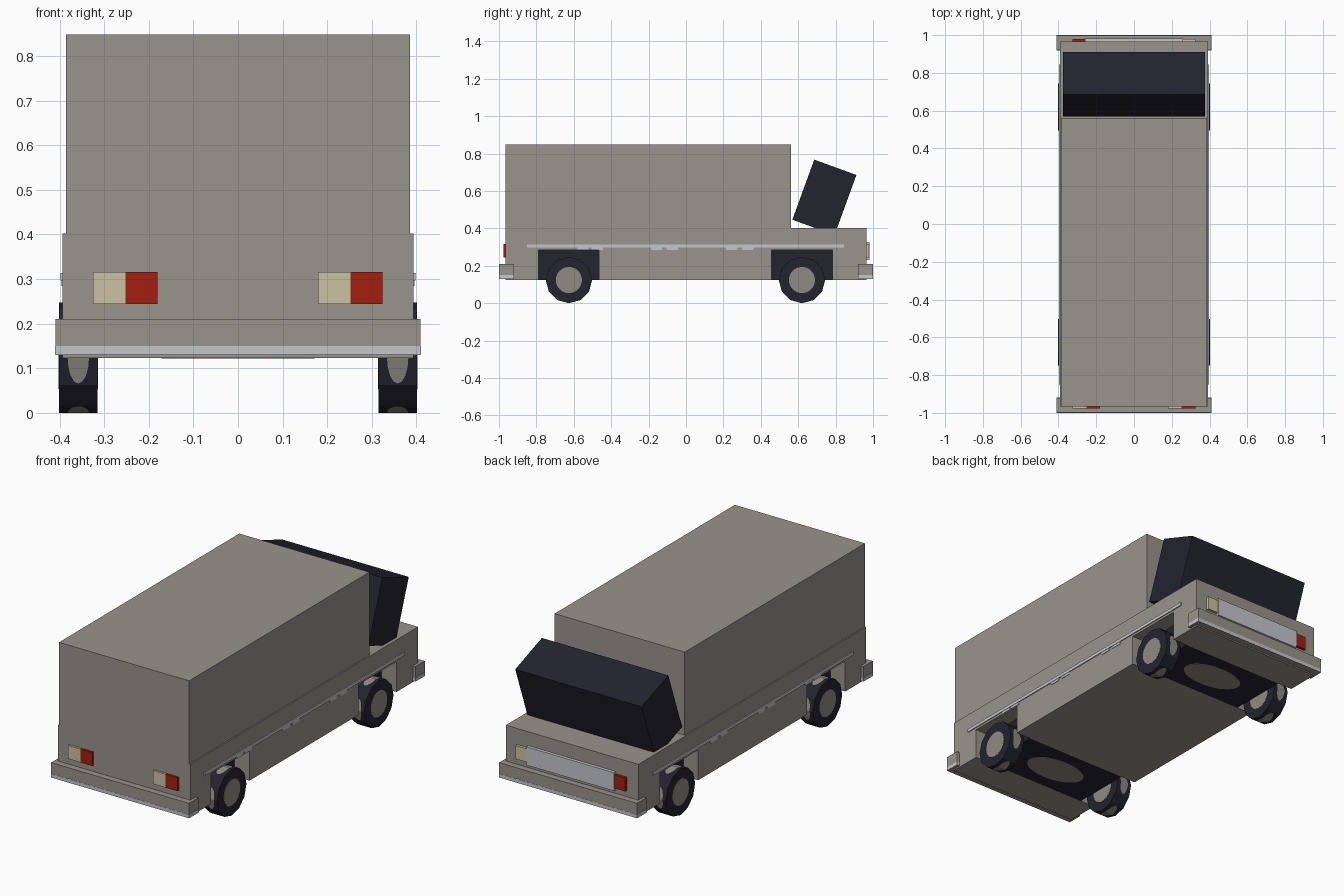
import bpy, bmesh, math
from mathutils import Vector, Matrix

if "Cube" in bpy.data.objects:
    bpy.data.objects.remove(bpy.data.objects["Cube"])


def mat(name, r, g, b):
    m = bpy.data.materials.new(name)
    m.diffuse_color = (r, g, b, 1)
    m.use_nodes = True
    m.node_tree.nodes["Principled BSDF"].inputs["Base Color"].default_value = m.diffuse_color
    return m


GREY = mat("body grey", 0.315, 0.298, 0.262)
HUB = mat("hub grey", 0.27, 0.26, 0.225)
DARK = mat("dark rubber and glass", 0.017, 0.017, 0.028)
LIGHT = mat("pale trim", 0.558, 0.565, 0.60)
RED = mat("red lamp", 0.36, 0.0144, 0.0052)
CREAM = mat("cream lamp", 0.60, 0.54, 0.37)


def finish(name, bm, material):
    bmesh.ops.recalc_face_normals(bm, faces=bm.faces)
    me = bpy.data.meshes.new(name)
    bm.to_mesh(me)
    bm.free()
    me.materials.append(material)
    ob = bpy.data.objects.new(name, me)
    bpy.context.collection.objects.link(ob)
    return ob


def box(name, x, y, z, material):
    """Box from (min, max) ranges."""
    bm = bmesh.new()
    size = [r[1] - r[0] for r in (x, y, z)]
    mid = [(r[1] + r[0]) / 2 for r in (x, y, z)]
    bmesh.ops.create_cube(bm, size=1, matrix=Matrix.Translation(mid) @ Matrix.Diagonal((*size, 1)))
    return finish(name, bm, material)


def disc_x(name, centre, radius, depth, sides, material):
    """Cylinder with its axis along x."""
    bm = bmesh.new()
    bmesh.ops.create_cone(bm, cap_ends=True, segments=sides, radius1=radius, radius2=radius, depth=depth,
                          matrix=Matrix.Translation(centre) @ Matrix.Rotation(math.pi / 2, 4, 'Y'))
    return finish(name, bm, material)


WHEEL_Y = (-0.626, 0.62)
HALF = 0.162

# Lower body: side profile with square wheel notches, extruded across x
profile = [(-0.965, 0.402), (-0.965, 0.123)]
for wy in WHEEL_Y:
    profile += [(wy - HALF, 0.123), (wy - HALF, 0.285), (wy + HALF, 0.285), (wy + HALF, 0.123)]
profile += [(0.965, 0.123), (0.965, 0.402)]
bm = bmesh.new()
face = bm.faces.new([bm.verts.new((-0.393, y, z)) for y, z in profile])
ext = bmesh.ops.extrude_face_region(bm, geom=[face])
bmesh.ops.translate(bm, vec=(0.786, 0, 0), verts=[v for v in ext["geom"] if isinstance(v, bmesh.types.BMVert)])
finish("lower_body", bm, GREY)

# Cargo box and tilted cab window block
box("upper_body", (-0.386, 0.386), (-0.965, 0.562), (0.40, 0.848), GREY)
glass = box("window_block", (-0.375, 0.375), (-0.12, 0.12), (-0.171, 0.171), DARK)
glass.location = (0, 0.74, 0.566)
glass.rotation_euler = (math.radians(-20), 0, 0)


def tread_patches(name, cx, cy, cz, r):
    """Grey oval patches bent over the tread at four points."""
    bm = bmesh.new()
    for k in range(4):
        a = k * math.pi / 2
        for s in (-1, 1):
            b = a + s * math.pi / 6
            p = Vector((0, math.cos(a), math.sin(a))) * r
            along = (Vector((0, math.cos(b), math.sin(b))) * r - p).normalized()
            m = (a + b) / 2
            base = Vector((cx, cy, cz)) + p + Vector((0, math.cos(m), math.sin(m))) * 0.0008
            pts = []
            for i in range(9):
                t = math.pi * i / 8
                pts.append(bm.verts.new(base + along * 0.06 * math.sin(t) + Vector((0.024 * math.cos(t), 0, 0))))
            f = bm.faces.new(pts)
            f.normal_update()
            if f.normal.dot(Vector((0, math.cos(m), math.sin(m)))) < 0:
                f.normal_flip()
    me = bpy.data.meshes.new(name)
    bm.to_mesh(me)
    bm.free()
    me.materials.append(HUB)
    bpy.context.collection.objects.link(bpy.data.objects.new(name, me))


for wy, end in zip(WHEEL_Y, ("front", "rear")):
    # Dark housing between the wheels, with an oval plate below
    box(end + "_axle_housing", (-0.305, 0.305), (wy - HALF, wy + HALF), (0.1235, 0.284), DARK)
    bm = bmesh.new()
    bmesh.ops.create_cone(bm, cap_ends=True, segments=24, radius1=1, radius2=1, depth=1,
                          matrix=Matrix.Translation((0, wy, 0.1235)) @ Matrix.Diagonal((0.172, 0.092, 0.003, 1)))
    finish(end + "_axle_plate", bm, HUB)
    # Twelve-sided wheels
    for sx, side in ((-1, "left"), (1, "right")):
        n = end + "_" + side
        disc_x(n + "_tyre", (sx * 0.358, wy, 0.124), 0.124, 0.087, 12, DARK)
        disc_x(n + "_hub", (sx * 0.358, wy, 0.124), 0.07, 0.089, 24, HUB)
        tread_patches(n + "_tread_patch", sx * 0.358, wy, 0.124, 0.124)

# Bumpers with a pale lower strip
for s, end in ((-1, "front"), (1, "rear")):
    box(end + "_bumper", (-0.409, 0.409), sorted((s * 0.92, s * 0.999)), (0.13, 0.21), GREY)
    box(end + "_bumper_strip", (-0.41, 0.41), sorted((s * 0.919, s * 1.0)), (0.1305, 0.15), LIGHT)

# Side trim and small handles below it
for s, side in ((-1, "left"), (1, "right")):
    box(side + "_trim", sorted((s * 0.39, s * 0.398)), (-0.85, 0.845), (0.297, 0.314), LIGHT)
    for i, y in enumerate((-0.55, -0.475, -0.157, -0.073, 0.245, 0.33)):
        box(f"{side}_handle_{i}", sorted((s * 0.39, s * 0.396)), (y - 0.03, y + 0.03), (0.284, 0.297), LIGHT)

# Front lamps: cream half and red half
for i, x in enumerate((-0.2525, 0.2525)):
    box(f"front_lamp_cream_{i}", (x - 0.073, x), (-0.976, -0.964), (0.244, 0.316), CREAM)
    box(f"front_lamp_red_{i}", (x, x + 0.072), (-0.976, -0.964), (0.244, 0.316), RED)

# Rear lamps either side of a pale plate
box("rear_lamp_cream", (0.25, 0.325), (0.964, 0.979), (0.244, 0.316), CREAM)
box("rear_lamp_red", (-0.325, -0.25), (0.964, 0.979), (0.244, 0.316), RED)
box("rear_plate", (-0.26, 0.26), (0.964, 0.982), (0.23, 0.328), LIGHT)
